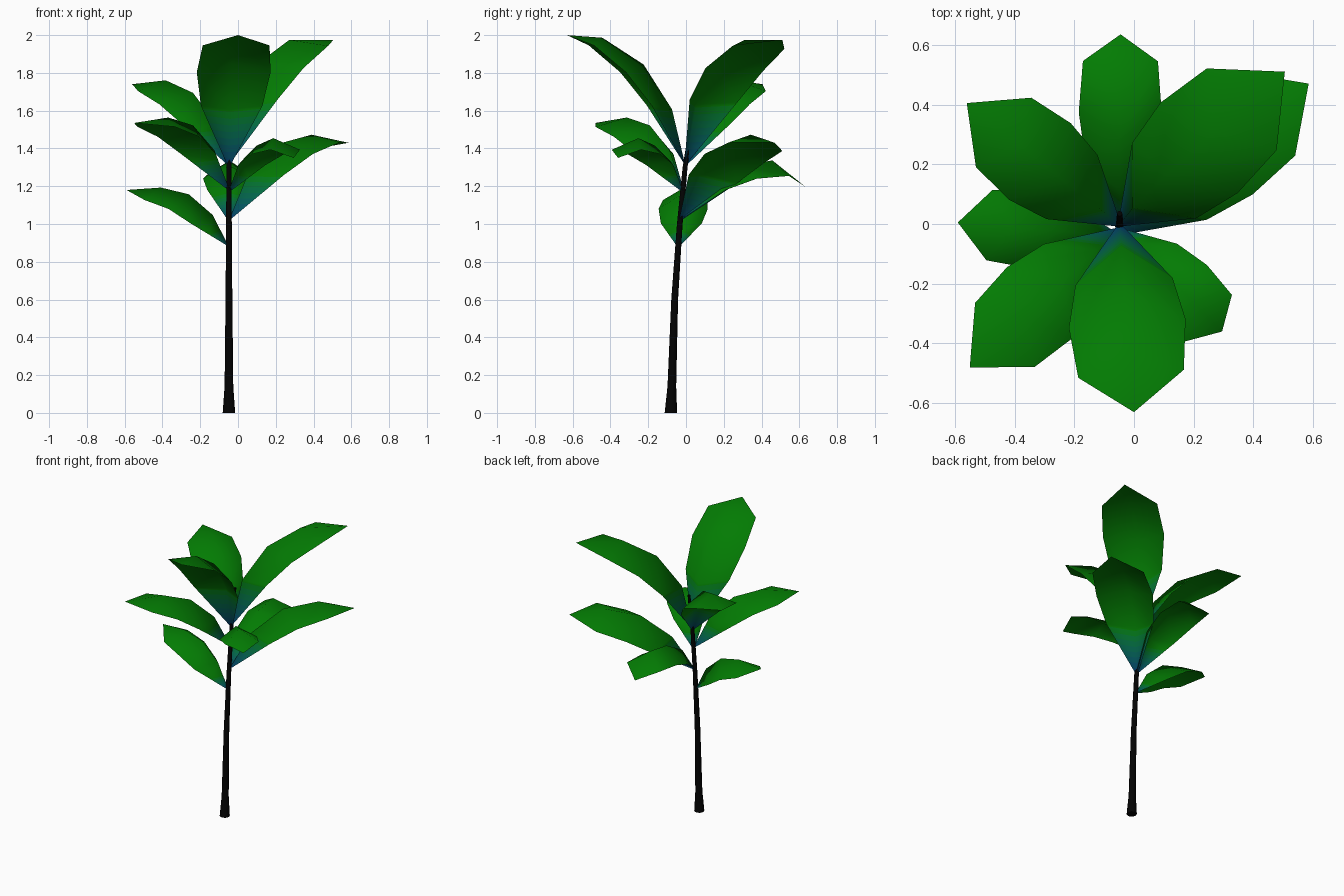
import bpy
import bmesh
from math import cos, sin, sqrt, tau
from mathutils import Matrix, Vector

cube = bpy.data.objects.get("Cube")
if cube:
    bpy.data.objects.remove(cube, do_unlink=True)


def make_material(name, rgb):
    mat = bpy.data.materials.new(name)
    mat.use_nodes = True
    colour = (*rgb, 1)
    mat.diffuse_color = colour
    mat.node_tree.nodes["Principled BSDF"].inputs["Base Color"].default_value = colour
    return mat


def finish(name, bm, materials):
    for face in bm.faces:
        face.smooth = True
    mesh = bpy.data.meshes.new(name)
    bm.to_mesh(mesh)
    bm.free()
    for mat in materials:
        mesh.materials.append(mat)
    obj = bpy.data.objects.new(name, mesh)
    bpy.context.collection.objects.link(obj)
    return obj


# Colours: bark, leaf green, and bands from the blue leaf stem to green
BANDS = 8
bark = make_material("dark bark", (0.001, 0.001, 0.001))
green = Vector((0.001, 0.2, 0.001))
blue = Vector((0.001, 0.042, 0.165))
leaf_mats = [make_material(f"leaf stem blend {i + 1}", blue.lerp(green, (i + 0.5) / BANDS))
             for i in range(BANDS)]
leaf_mats.append(make_material("leaf green", green))

# Trunk: height, y offset and radius of each ring
TRUNK = [(0, -0.08, 0.033), (0.14, -0.075, 0.023), (0.6, -0.06, 0.018),
         (1.0, -0.033, 0.015), (1.3, -0.005, 0.013), (1.57, 0.035, 0.009)]
TRUNK_X = -0.048
SIDES = 8


def build_trunk():
    bm = bmesh.new()
    rings = []
    for z, y, r in TRUNK:
        rings.append([bm.verts.new((TRUNK_X + r * cos(tau * i / SIDES),
                                    y + r * sin(tau * i / SIDES), z))
                      for i in range(SIDES)])
    for low, high in zip(rings, rings[1:]):
        for i in range(SIDES):
            j = (i + 1) % SIDES
            bm.faces.new((low[i], low[j], high[j], high[i]))
    caps = [bm.faces.new(rings[0][::-1]), bm.faces.new(rings[-1])]
    bmesh.ops.split_edges(bm, edges=[e for f in caps for e in f.edges])
    finish("trunk", bm, [bark])


def trunk_y(z):
    for (z0, y0, _), (z1, y1, _) in zip(TRUNK, TRUNK[1:]):
        if z <= z1:
            return y0 + (y1 - y0) * (z - z0) / (z1 - z0)
    return TRUNK[-1][1]


# Leaf rows, per unit length: midrib along, midrib arch, edge along, edge arch, half width
ROWS = [(0, 0, 0, 0, 0.008), (0.286, 0.158, 0.388, 0.077, 0.175),
        (0.583, 0.21, 0.629, 0.094, 0.21), (0.853, 0.139, 0.864, 0.063, 0.19)]


def build_leaf(name, base_z, tip, bend, rib_shift, edge_shift,
               blend=0.95, edge_lift=0, width=1, roll=0):
    base = Vector((TRUNK_X, trunk_y(base_z), base_z))
    chord = Vector(tip) - base
    length = chord.length
    along = chord.normalized()
    side = Matrix.Rotation(roll, 3, along) @ along.cross(Vector((0, 0, 1))).normalized()
    up = side.cross(along)

    # Bend the standard leaf: the arch grows and rows slide more toward the end
    rows = []
    for k, (rib_a, rib_h, edge_a, edge_h, half) in enumerate(ROWS):
        weight = k / (len(ROWS) - 1)
        rib_bend = bend if weight == 1 else sqrt(bend)
        lift = edge_lift if k else 0
        rows.append(Vector((rib_a + rib_shift * weight, rib_h * rib_bend,
                            edge_a + edge_shift * weight, edge_h * sqrt(bend) + lift,
                            half * width)))
    # Split the stem segment into narrow rows for the colour blend
    rows = [rows[0].lerp(rows[1], blend * i / BANDS) for i in range(BANDS + 1)] + rows[1:]

    bm = bmesh.new()

    def point(a, s, h):
        return bm.verts.new(base + length * (a * along + s * side + h * up))

    strips = [[point(edge_a, -half, edge_h), point(rib_a, 0, rib_h),
               point(edge_a, half, edge_h)]
              for rib_a, rib_h, edge_a, edge_h, half in rows]
    for k, (near, far) in enumerate(zip(strips, strips[1:])):
        for i in range(2):
            face = bm.faces.new((near[i], near[i + 1], far[i + 1], far[i]))
            face.material_index = min(k, BANDS)
    # Pointed end
    end = point(1, 0, 0)
    for i in range(2):
        face = bm.faces.new((strips[-1][i], strips[-1][i + 1], end))
        face.material_index = BANDS
    finish(name, bm, leaf_mats)


build_trunk()

# Leaves: height on the trunk, tip, bend, midrib slide, edge slide, then any variation
build_leaf("leaf_top_front", 1.31, (0, -0.63, 2.0), 1.0, 0, 0)
build_leaf("leaf_top_back_left", 1.32, (0.505, 0.51, 1.975), 1.45, -0.085, -0.035,
           edge_lift=0.02, width=0.95, roll=-0.06)
build_leaf("leaf_top_back_right", 1.31, (-0.56, 0.405, 1.74), 1.3, -0.08, -0.058, blend=0.8)
build_leaf("leaf_middle_front_right", 1.18, (-0.55, -0.48, 1.535), 1.3, -0.12, -0.06,
           blend=0.75)
build_leaf("leaf_middle_front_left", 1.17, (0.295, -0.36, 1.35), 2.1, -0.06, 0.05,
           blend=0.55, edge_lift=0.03, width=1.12)
build_leaf("leaf_low_back_left", 1.02, (0.585, 0.47, 1.43), 1.15, -0.06, -0.045, roll=-0.15)
build_leaf("leaf_low_back", 1.02, (-0.045, 0.635, 1.195), 1.9, -0.05, 0.032,
           blend=0.75, edge_lift=0.03, width=0.96)
build_leaf("leaf_low_right", 0.88, (-0.59, 0.005, 1.18), 1.15, -0.1, -0.055,
           blend=0.5, edge_lift=-0.06)
